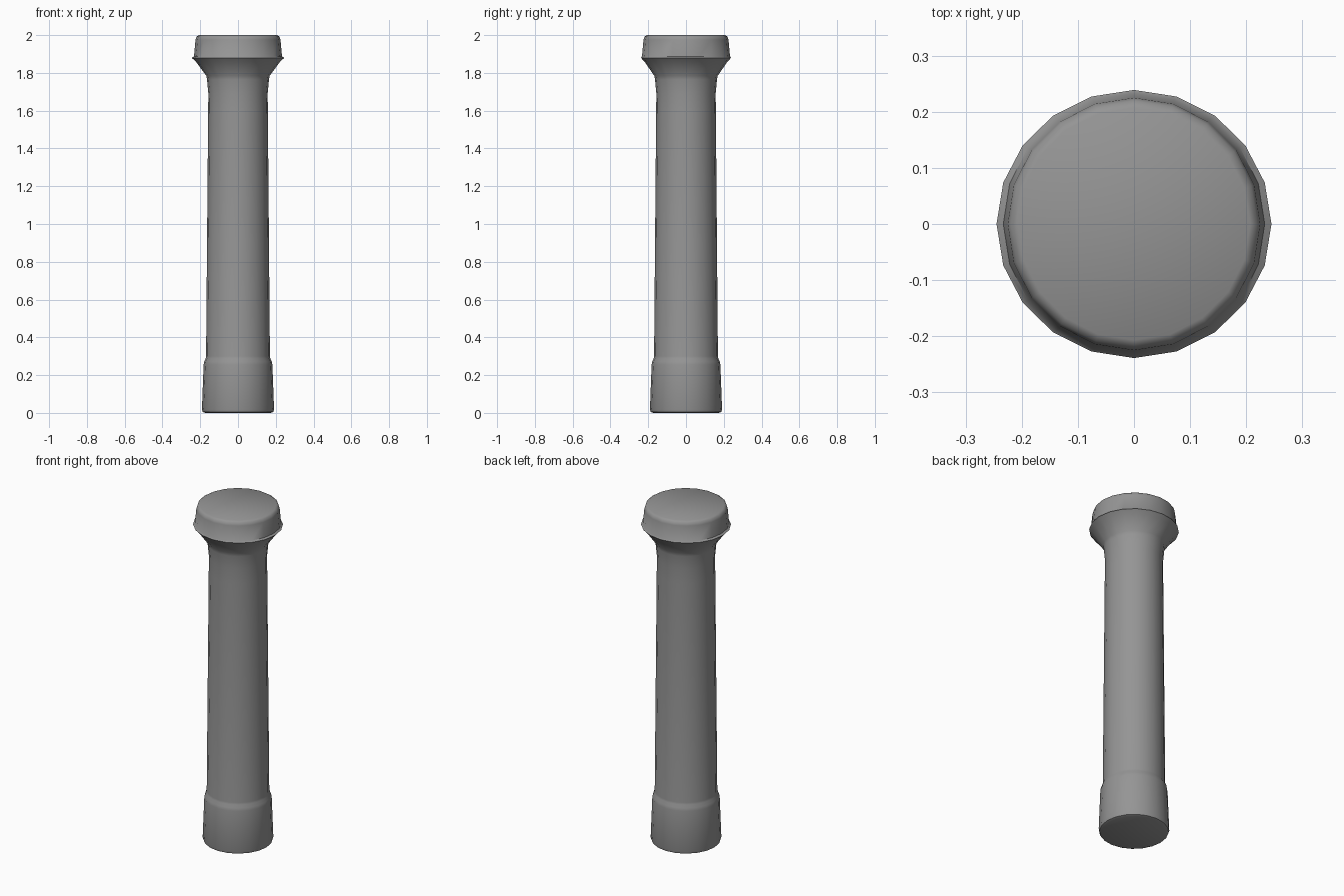
import bpy, bmesh
from math import cos, sin, pi, radians

if "Cube" in bpy.data.objects:
    bpy.data.objects.remove(bpy.data.objects["Cube"])

SIDES = 20


def lathe(name, profile):
    """Revolve (radius, height, y squash) points round z and cap both ends."""
    bm = bmesh.new()
    rings = []
    for r, z, *squash in profile:
        ys = squash[0] if squash else 1.0
        rings.append([bm.verts.new((r * cos(2 * pi * i / SIDES),
                                    r * sin(2 * pi * i / SIDES) * ys, z))
                      for i in range(SIDES)])
    for low, high in zip(rings, rings[1:]):
        for i in range(SIDES):
            j = (i + 1) % SIDES
            bm.faces.new((low[i], low[j], high[j], high[i]))
    bm.faces.new(rings[0][::-1])
    bm.faces.new(rings[-1])
    mesh = bpy.data.meshes.new(name)
    bm.to_mesh(mesh)
    bm.free()
    ob = bpy.data.objects.new(name, mesh)
    bpy.context.collection.objects.link(ob)
    bpy.ops.object.select_all(action='DESELECT')
    ob.select_set(True)
    bpy.context.view_layer.objects.active = ob
    bpy.ops.object.shade_smooth_by_angle(angle=radians(50))
    return ob


# Whole turned handle: grip base, tapered shaft, flared head with a lip
handle = lathe("turned_handle", [
    (0.174, 0.0), (0.187, 0.005), (0.191, 0.018),     # rounded foot
    (0.182, 0.255), (0.179, 0.272), (0.171, 0.288),   # base collar
    (0.169, 0.30), (0.158, 1.60), (0.157, 1.69),      # shaft
    (0.164, 1.765), (0.168, 1.785),                   # neck
    (0.222, 1.858, 0.985), (0.245, 1.880, 0.975),     # flare and lip
    (0.233, 1.887), (0.225, 1.975),                   # head wall
    (0.220, 1.992), (0.207, 2.0),                     # rounded top
])

# Dark grey finish
grey = bpy.data.materials.new("dark_grey")
grey.diffuse_color = (0.3, 0.3, 0.3, 1)
grey.use_nodes = True
grey.node_tree.nodes["Principled BSDF"].inputs["Base Color"].default_value = grey.diffuse_color
handle.data.materials.append(grey)
